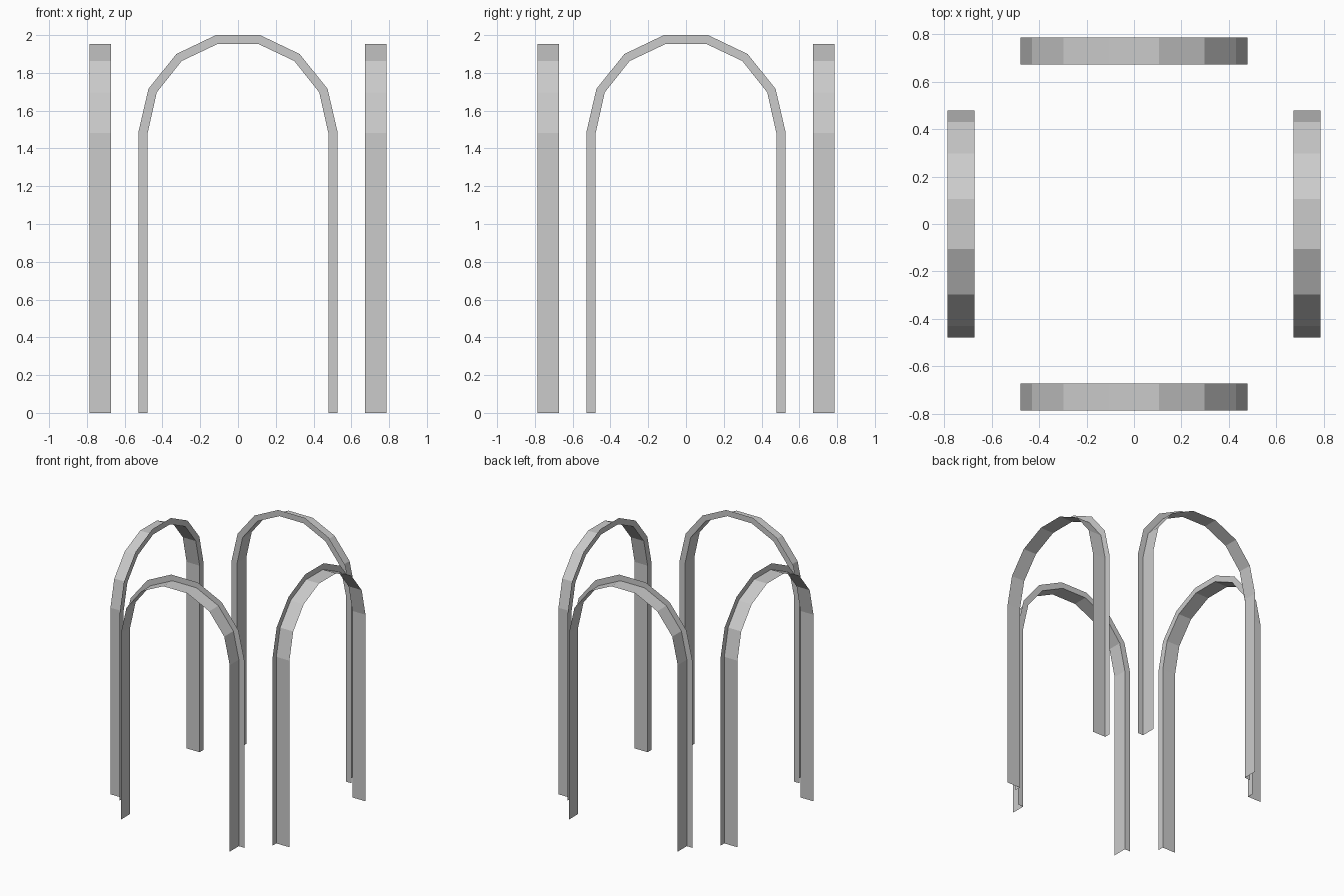
import bpy
import bmesh
from math import pi
from mathutils import Matrix, Vector

cube = bpy.data.objects.get("Cube")
if cube:
    bpy.data.objects.remove(cube, do_unlink=True)

# One plain grey for all the frames
grey = bpy.data.materials.new("light_grey")
grey.use_nodes = True
colour = (0.6, 0.6, 0.6, 1)
grey.diffuse_color = colour
grey.node_tree.nodes["Principled BSDF"].inputs["Base Color"].default_value = colour

# Half outlines of the arch as (across, height), from the foot to the crown
INNER = [(0.478, 0), (0.478, 1.483), (0.43, 1.697), (0.298, 1.863), (0.106, 1.954)]
OUTER = [(0.527, 0), (0.527, 1.488), (0.474, 1.716), (0.326, 1.9), (0.117, 2.0)]
NEAR, FAR = 0.672, 0.787


def full_arch(half):
    return half + [(-x, z) for x, z in reversed(half)]


def make_arch(name, angle):
    """Sheet angle profile: a deep inner strip with a flange on its near edge."""
    turn = Matrix.Rotation(angle, 3, "Z")
    bm = bmesh.new()

    def rail(half, depth):
        return [bm.verts.new(turn @ Vector((x, -depth, z))) for x, z in full_arch(half)]

    rails = [rail(INNER, FAR), rail(INNER, NEAR), rail(OUTER, NEAR)]
    for a, b in zip(rails, rails[1:]):
        for i in range(len(a) - 1):
            bm.faces.new((a[i], a[i + 1], b[i + 1], b[i]))
    # Strip faces point up and out, flange faces point away from the centre
    bm.normal_update()
    crown = max(bm.faces, key=lambda f: abs(f.normal.z))
    if crown.normal.z < 0:
        bmesh.ops.reverse_faces(bm, faces=bm.faces[:])
    mesh = bpy.data.meshes.new(name)
    bm.to_mesh(mesh)
    bm.free()
    mesh.materials.append(grey)
    obj = bpy.data.objects.new(name, mesh)
    bpy.context.collection.objects.link(obj)


# Four arches around the centre
for i, side in enumerate(("front", "left", "back", "right")):
    make_arch(side + "_arch", i * pi / 2)
